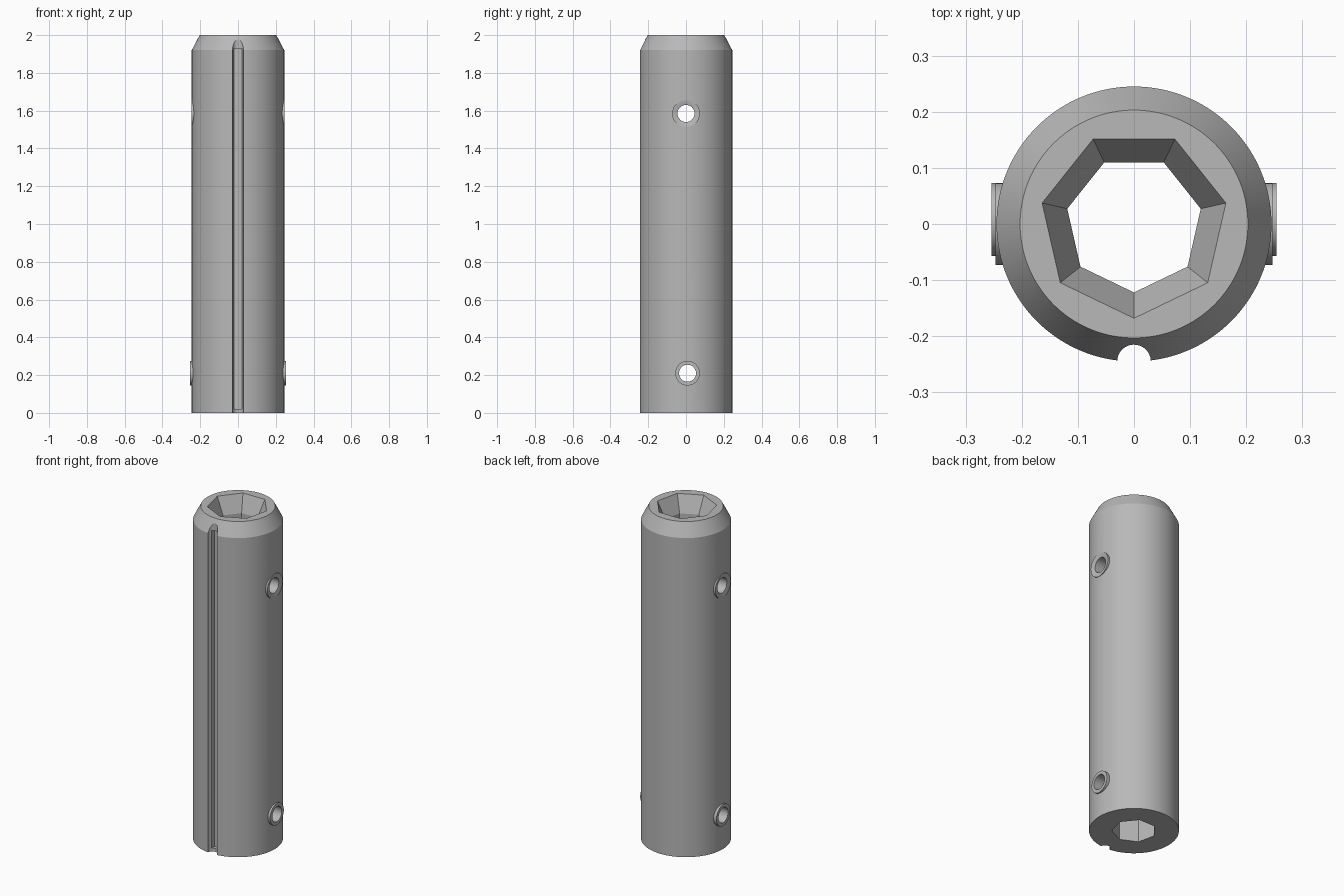
import bpy, bmesh, math
from mathutils import Matrix

old = bpy.data.objects.get("Cube")
if old:
    bpy.data.objects.remove(old, do_unlink=True)

grey = bpy.data.materials.new("plain grey")
grey.use_nodes = True
colour = (0.48, 0.48, 0.48, 1)
grey.diffuse_color = colour
grey.node_tree.nodes["Principled BSDF"].inputs["Base Color"].default_value = colour


def stack(name, levels, sides, start=0.0, matrix=Matrix()):
    """Closed solid lofted through regular polygons given as (radius, height)."""
    bm = bmesh.new()
    rings = []
    for r, h in levels:
        angles = [start + math.tau * i / sides for i in range(sides)]
        rings.append([bm.verts.new((r * math.cos(a), r * math.sin(a), h)) for a in angles])
    for low, high in zip(rings, rings[1:]):
        for i in range(sides):
            j = (i + 1) % sides
            bm.faces.new((low[i], low[j], high[j], high[i]))
    bm.faces.new(rings[0][::-1])
    bm.faces.new(rings[-1])
    bm.transform(matrix)
    bmesh.ops.recalc_face_normals(bm, faces=bm.faces)
    mesh = bpy.data.meshes.new(name)
    bm.to_mesh(mesh)
    bm.free()
    mesh.materials.append(grey)
    obj = bpy.data.objects.new(name, mesh)
    bpy.context.collection.objects.link(obj)
    return obj


def combine(target, tool, operation):
    """Apply a boolean and discard the tool."""
    mod = target.modifiers.new(tool.name, "BOOLEAN")
    mod.operation, mod.object, mod.solver = operation, tool, "EXACT"
    bpy.context.view_layer.objects.active = target
    bpy.ops.object.modifier_apply(modifier=mod.name)
    bpy.data.objects.remove(tool, do_unlink=True)


def across(y, z):
    """Turn a vertical solid to lie along x through (y, z)."""
    return Matrix.Translation((0, y, z)) @ Matrix.Rotation(math.pi / 2, 4, "Y")


# Chamfered round body
sleeve = stack("sleeve", [(0.245, 0), (0.245, 1.92), (0.203, 2)], 128)

# Raised collars around the two cross holes
combine(sleeve, stack("lower_collar", [(0.065, -0.254), (0.065, 0.254)], 48,
                      0.02, across(0.008, 0.21)), "UNION")
combine(sleeve, stack("upper_collar", [(0.073, -0.247), (0.073, 0.247)], 48,
                      0.02, across(0, 1.585)), "UNION")

# Seven-sided bore with a flared mouth
combine(sleeve, stack("bore", [(0.122, -0.1), (0.122, 1.9), (0.168, 2), (0.168, 2.1)],
                      7, -math.pi / 2), "DIFFERENCE")

# Cross holes, the upper one slightly dished
combine(sleeve, stack("lower_hole", [(0.045, -0.4), (0.045, 0.4)], 40,
                      0.05, across(0.008, 0.21)), "DIFFERENCE")
dish = [(0.045, 0.24), (0.07, 0.247), (0.07, 0.3)]
combine(sleeve, stack("upper_hole", [(r, -h) for r, h in reversed(dish)] + dish, 40,
                      0.05, across(0, 1.585)), "DIFFERENCE")

# Full-length round groove with a narrow deeper slot
combine(sleeve, stack("groove", [(0.03, -0.1), (0.03, 2.1)], 32, 0.03,
                      Matrix.Translation((0, -0.245, 0))), "DIFFERENCE")
slot_shape = Matrix.Translation((0, -0.22, 0)) @ Matrix.Diagonal((0.04, 0.05, 1, 1))
combine(sleeve, stack("slot", [(math.sqrt(0.5), 0.02), (math.sqrt(0.5), 1.93)], 4,
                      math.pi / 4, slot_shape), "DIFFERENCE")

bpy.ops.object.select_all(action="DESELECT")
sleeve.select_set(True)
bpy.context.view_layer.objects.active = sleeve
bpy.ops.object.shade_smooth_by_angle(angle=math.radians(20))
